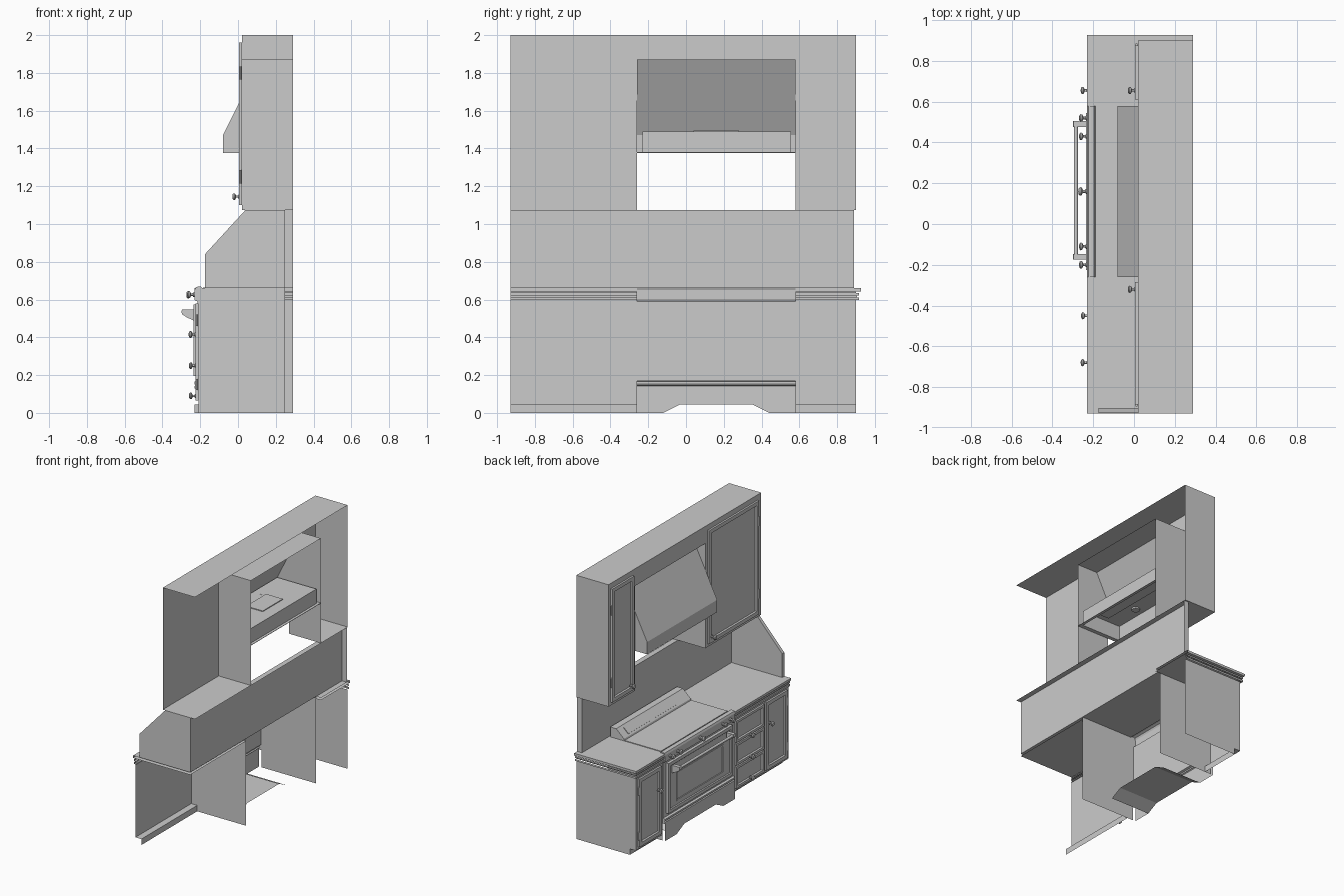
import bpy, bmesh, math
from mathutils import Vector, Matrix

if "Cube" in bpy.data.objects:
    bpy.data.objects.remove(bpy.data.objects["Cube"])

AX = {'x': 0, 'y': 1, 'z': 2}


def finish(name, bm, smooth=False):
    me = bpy.data.meshes.new(name)
    bm.to_mesh(me)
    bm.free()
    ob = bpy.data.objects.new(name, me)
    bpy.context.collection.objects.link(ob)
    if smooth:
        bpy.context.view_layer.objects.active = ob
        ob.select_set(True)
        bpy.ops.object.shade_smooth_by_angle()
        ob.select_set(False)
    return ob


def drop(bm, omit):
    # remove the outermost faces on the named sides, e.g. "x+ y-"
    dead = set()
    for key in omit.split():
        a, s = AX[key[0]], 1 if key[1] == '+' else -1
        lim = max(v.co[a] * s for v in bm.verts)
        dead |= {f for f in bm.faces if f.normal[a] * s > .99
                 and abs(f.calc_center_median()[a] * s - lim) < 1e-4}
    bmesh.ops.delete(bm, geom=list(dead), context='FACES')


def solid_bm(profile, a, b, axis='y'):
    bm = bmesh.new()
    place = (lambda p, q, t: (p, t, q)) if axis == 'y' else (lambda p, q, t: (t, p, q))
    f = bm.faces.new([bm.verts.new(place(p, q, a)) for p, q in profile])
    out = bmesh.ops.extrude_face_region(bm, geom=[f], use_keep_orig=True)['geom']
    shift = Vector((0, b - a, 0) if axis == 'y' else (b - a, 0, 0))
    bmesh.ops.translate(bm, vec=shift, verts=[v for v in out if isinstance(v, bmesh.types.BMVert)])
    bmesh.ops.recalc_face_normals(bm, faces=bm.faces)
    bm.normal_update()
    return bm


def solid(name, profile, a, b, omit='', axis='y'):
    bm = solid_bm(profile, a, b, axis)
    drop(bm, omit)
    return finish(name, bm)


def rect(p0, p1, q0, q1):
    return [(p0, q0), (p1, q0), (p1, q1), (p0, q1)]


def box(name, x0, x1, y0, y1, z0, z1, omit=''):
    return solid(name, rect(x0, x1, z0, z1), y0, y1, omit)


def panel(name, x, y0, y1, z0, z1, t=.014, frame=.04, depth=.01):
    # framed door or drawer front facing -x
    bm = solid_bm(rect(x - t, x, z0, z1), y0, y1)
    drop(bm, 'x+')
    f = min(bm.faces, key=lambda f: f.calc_center_median().x)
    bmesh.ops.inset_individual(bm, faces=[f], thickness=frame)
    bmesh.ops.inset_individual(bm, faces=[f], thickness=.008, depth=-depth)
    finish(name, bm)


def knob(name, x, y, z, s=1.0):
    # lathe profile: (radius, distance out of the face)
    prof = [(.011, 0), (.011, .005), (.006, .009), (.006, .018), (.016, .023), (.018, .03), (.013, .036), (0, .038)]
    bm = bmesh.new()
    vs = [bm.verts.new((x - d * s, y, z + r * s)) for r, d in prof]
    es = [bm.edges.new(p) for p in zip(vs, vs[1:])]
    bmesh.ops.spin(bm, geom=vs + es, cent=(x, y, z), axis=(1, 0, 0), angle=2 * math.pi, steps=16)
    bmesh.ops.remove_doubles(bm, verts=bm.verts, dist=1e-5)
    bmesh.ops.recalc_face_normals(bm, faces=bm.faces)
    finish(name, bm, True)


def rod(name, loc, r, length, axis='z', seg=16):
    bm = bmesh.new()
    rot = Matrix.Rotation(math.pi / 2, 4, 'X') if axis == 'y' else Matrix()
    bmesh.ops.create_cone(bm, cap_ends=True, segments=seg, radius1=r, radius2=r, depth=length,
                          matrix=Matrix.Translation(loc) @ rot)
    finish(name, bm, True)


YL, YR, END, WALL = .58, -.26, .9, -.93   # range sides, free end, wall end

# Upper cabinets, open at the wall sides
box('upper_cabinet_left', .02, .29, YL, END, 1.075, 1.87, 'x+ z+')
box('upper_cabinet_right', .02, .29, WALL, YR, 1.075, 1.87, 'x+ z+ y-')
box('upper_soffit', .02, .29, WALL, END, 1.87, 2, 'x+ z- y-')
box('soffit_underside', .02, .29, YR, YL, 1.865, 1.87, 'x+ x- y- y+ z-')
panel('upper_door_left', .02, .61, .875, 1.1, 1.96)
panel('upper_door_right', .02, -.885, -.285, 1.1, 1.96)
knob('upper_knob_left', .008, .655, 1.145)
knob('upper_knob_right', .008, -.32, 1.145)
for y in (.88, -.89):
    for z in (1.25, 1.8):
        rod('upper_hinge', (.012, y, z), .006, .07, seg=8)

# Hood shell, rim, liner and lights
solid('hood_canopy', [(-.08, 1.38), (-.08, 1.47), (.12, 1.87), (.125, 1.87), (.125, 1.38)],
      YR, YL, 'x+ z- z+')
box('hood_liner', -.06, .27, -.23, .555, 1.38, 1.49, 'z-')
for x0, x1, y0, y1 in ((-.08, -.06, YR, YL), (.27, .29, YR, YL), (-.06, .27, YR, -.23), (-.06, .27, .555, YL)):
    box('hood_rim', x0, x1, y0, y1, 1.377, 1.38)
box('hood_duct_plate', .04, .18, .04, .28, 1.49, 1.496, 'z-')
box('hood_filter', .08, .24, -.18, .5, 1.48, 1.489, 'z+')
for y in (.03, .29):
    rod('hood_light', (.01, y, 1.485), .03, .012)

# Splashback with sloped end panel
box('splashback', .25, .29, -.905, .89, .66, 1.075, 'x+ z- y-')
solid('splash_end_panel', [(.25, .66), (-.175, .66), (-.175, .84), (.04, 1.075), (.25, 1.075)],
      -.928, -.903, 'z-')

# Base cabinets with recessed toe kick
base = [(-.16, 0), (-.16, .045), (-.21, .045), (-.21, .6)]
solid('base_cabinet_left', base + [(.29, .6), (.29, 0)], YL, END, 'x+ z+ z- y-')
solid('base_cabinet_right', base + [(.25, .6), (.25, 0)], WALL, YR, 'x+ z+ z- y- y+')

# Stepped countertops
for side, y0, y1, back, grow in (('left', YL, END, .29, 1), ('right', WALL, YR, .25, 0)):
    hide = 'x+ y-' if grow else 'x+ y- y+'
    for x, z0, z1 in ((-.222, .598, .612), (-.214, .612, .622), (-.222, .622, .634), (-.21, .634, .642), (-.23, .642, .66)):
        over = (-.21 - x) * 1.3 * grow
        part = 'counter_slab_' if z1 == .66 else 'counter_moulding_'
        box(part + side, x, back, y0, y1 + over, z0, z1, hide if z1 == .66 else hide + ' z- z+')
        if z1 != .66:
            box('moulding_ledge_' + side, x, -.205, y0, y1 + over, z0, z1, 'x- x+ y- y+')

# Base doors and drawers
panel('base_door_left', -.21, .61, .875, .065, .58)
panel('base_door_right', -.21, -.9, -.645, .065, .58)
for i, kz in enumerate((.09, .25, .415)):
    z = .065 + i * .174
    panel('drawer', -.21, -.62, -.285, z, z + .165, frame=.026)
    knob('drawer_knob', -.222, -.45, kz)
knob('base_knob_left', -.224, .655, .415)
knob('base_knob_right', -.224, -.68, .415)
for y in (.88, -.905):
    for z in (.15, .49):
        rod('base_hinge', (-.218, y, z), .006, .06, seg=8)

# Range body: nosing, control panel, face and plinth moulding
solid('range_body', [(.25, .66), (-.19, .66), (-.195, .668), (-.21, .67), (-.224, .664), (-.23, .65), (-.23, .598),
                     (-.214, .59), (-.214, .17), (-.23, .165), (-.23, .152), (-.222, .147), (-.23, .142),
                     (-.23, .13), (.25, .13)], YR, YL, 'x+ z-')
box('range_lower_sides', -.21, .25, YR, YL, 0, .13, 'x+ x- z+ z-')
solid('range_apron', [(YR, 0), (-.12, 0), (-.03, .045), (.35, .045), (.44, 0), (YL, 0), (YL, .13), (YR, .13)],
      -.23, .1, 'x+ z+ y- y+ z-', 'x')
box('cooktop_plate', -.185, .12, -.235, .565, .66, .665, 'z-')

# Vent guard at the back of the cooktop, with slot
solid('rear_guard', [(.24, .66), (.12, .66), (.125, .675), (.19, .735), (.24, .735)], -.235, .565, 'z-')
solid('rear_guard_slot', [(.138, .682), (.132, .688), (.172, .725), (.178, .719)], -.17, .5)

# Oven door, handle and controls
panel('oven_door', -.214, -.225, .545, .195, .575, t=.022, frame=.035, depth=.006)
panel('oven_window', -.226, -.12, .44, .25, .47, t=.008, frame=.018, depth=.008)
rod('oven_handle', (-.285, .165, .535), .01, .66, 'y')
for y in (-.16, .49):
    solid('handle_bracket', [(-.236, .49), (-.27, .505), (-.296, .522), (-.3, .535), (-.296, .548), (-.236, .548)],
          y - .014, y + .014)
for y in (-.2, -.11, .16, .43, .52):
    knob('control_knob', -.23, y, .626, 1.05 if y != .16 else 1.15)
